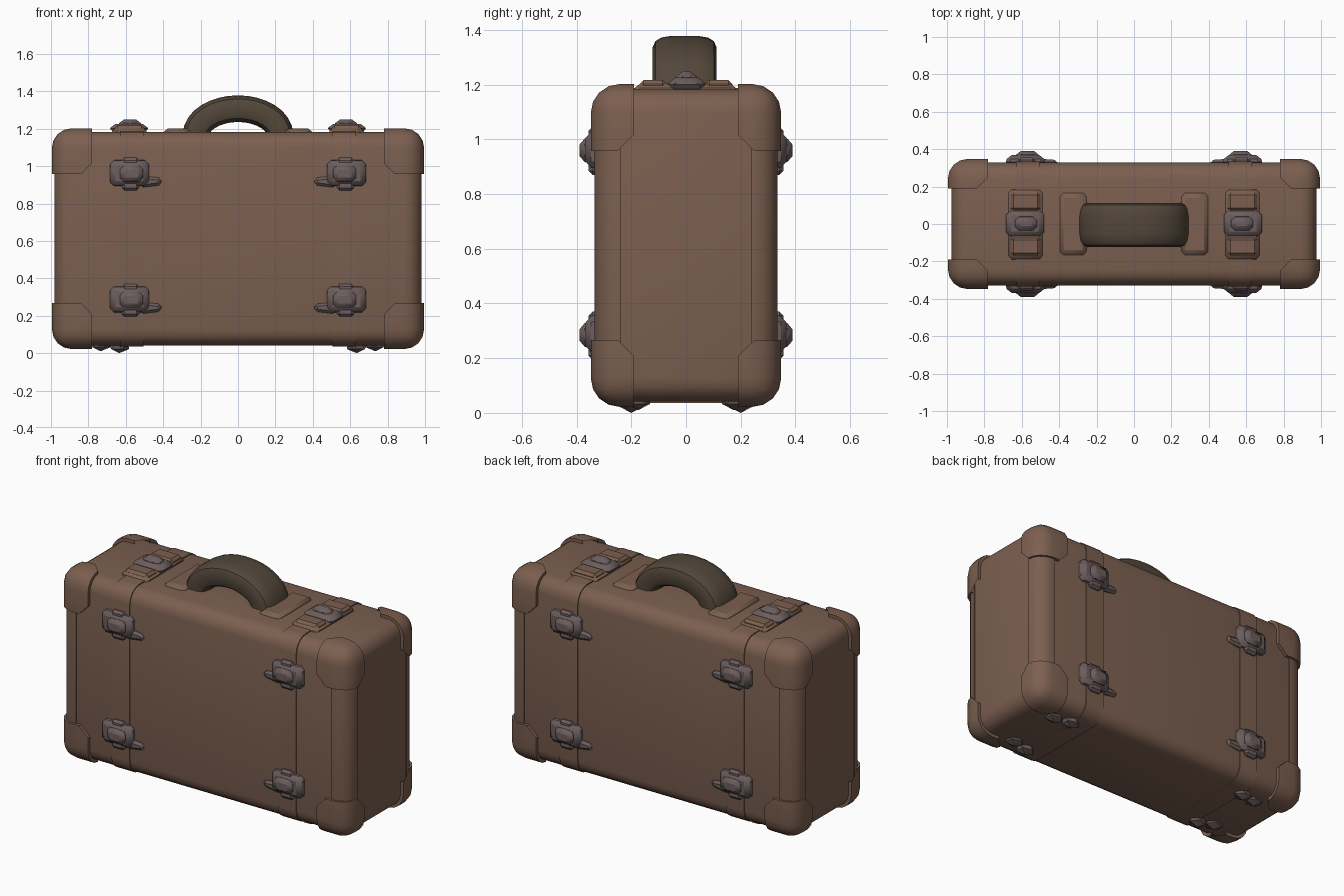
import bpy, bmesh, math
from mathutils import Vector, Matrix

if "Cube" in bpy.data.objects:
    bpy.data.objects.remove(bpy.data.objects["Cube"])


def material(name, rgb):
    m = bpy.data.materials.new(name)
    m.diffuse_color = (*rgb, 1)
    m.use_nodes = True
    m.node_tree.nodes["Principled BSDF"].inputs["Base Color"].default_value = m.diffuse_color
    return m


LEATHER = material("leather", (0.20, 0.115, 0.08))
DARK = material("dark_leather", (0.085, 0.062, 0.042))
METAL = material("metal", (0.15, 0.11, 0.11))
CENTRE = Vector((0, 0, 0.612))
HALF = Vector((0.975, 0.328, 0.57))


def finish(bm, name, mat, mirror=""):
    bmesh.ops.recalc_face_normals(bm, faces=bm.faces)
    me = bpy.data.meshes.new(name)
    bm.to_mesh(me)
    bm.free()
    me.materials.append(mat)
    ob = bpy.data.objects.new(name, me)
    bpy.context.collection.objects.link(ob)
    if mirror:
        mod = ob.modifiers.new("mirror", "MIRROR")
        mod.use_axis = ("x" in mirror, "y" in mirror, False)
        mod.use_clip = False
        mod.use_mirror_merge = False
    bpy.ops.object.select_all(action="DESELECT")
    ob.select_set(True)
    bpy.context.view_layer.objects.active = ob
    bpy.ops.object.shade_smooth_by_angle(angle=math.radians(32))
    return ob


def add_box(bm, lo, hi, bevel=0.01, seg=1, squeeze=None):
    """Bevelled box; squeeze=(axis, sign, factor) narrows the face on one side."""
    lo, hi = Vector(lo), Vector(hi)
    verts = bmesh.ops.create_cube(bm, size=1)["verts"]
    for v in verts:
        if squeeze and v.co[squeeze[0]] * squeeze[1] > 0:
            for a in range(3):
                if a != squeeze[0]:
                    v.co[a] *= squeeze[2]
        v.co = Vector((lo[a] + (v.co[a] + 0.5) * (hi[a] - lo[a]) for a in range(3)))
    edges = list({e for v in verts for e in v.link_edges})
    bmesh.ops.bevel(bm, geom=edges, offset=bevel, segments=seg, profile=0.5, affect="EDGES")


def case_slice(name, offset, planes, mirror):
    """Piece of the rounded case shape, swollen by offset, kept on the + side of each plane."""
    bm = bmesh.new()
    o = Vector((offset,) * 3)
    add_box(bm, CENTRE - HALF - o, CENTRE + HALF + o, 0.085 + offset, 4)
    for co, no in planes:
        r = bmesh.ops.bisect_plane(bm, geom=bm.verts[:] + bm.edges[:] + bm.faces[:],
                                   plane_co=co, plane_no=no, clear_inner=True)
        cut = [e for e in r["geom_cut"] if isinstance(e, bmesh.types.BMEdge)]
        bmesh.ops.holes_fill(bm, edges=cut, sides=0)
    return finish(bm, name, LEATHER, mirror)


# Main case and rounded bindings along its ends
case_slice("case_body", 0, [], "")
case_slice("end_binding", 0.007, [((0.87, 0, 0), (1, 0, 0)), ((0, 0.24, 0), (0, 1, 0))], "xy")

# Eight corner caps with clipped inner tips
for label, s in (("top", 1), ("bottom", -1)):
    zc = 0.612 + s * 0.345
    planes = [((0.78, 0, 0), (1, 0, 0)), ((0, 0.19, 0), (0, 1, 0)), ((0, 0, zc), (0, 0, s)),
              ((0.84, 0, zc), (1, 0, s)), ((0.84, 0.19, 0), (1, 1, 0)),
              ((0, 0.25, zc), (0, 1, s))]
    case_slice(label + "_corner_caps", 0.02, planes, "xy")

# Straps wrapping the case
case_slice("straps", 0.006, [((0.505, 0, 0), (1, 0, 0)), ((0.63, 0, 0), (-1, 0, 0))], "x")

# Buckles on front and back: frame, raised strap loop and inward tail
for label, z in (("upper", 0.955), ("lower", 0.28)):
    bm = bmesh.new()
    add_box(bm, (0.47, 0.31, z - 0.065), (0.69, 0.368, z + 0.08), 0.022, squeeze=(1, 1, 0.88))
    add_box(bm, (0.50, 0.33, z - 0.045), (0.64, 0.39, z + 0.055), 0.02, squeeze=(1, 1, 0.8))
    add_box(bm, (0.41, 0.31, z - 0.07), (0.52, 0.35, z - 0.005), 0.014, squeeze=(0, -1, 0.6))
    add_box(bm, (0.53, 0.31, z - 0.085), (0.62, 0.356, z + 0.09), 0.014)
    finish(bm, label + "_buckles", METAL, "xy")

# Leather pads, hinge buckles and handle mounts on the lid
bm = bmesh.new()
add_box(bm, (0.485, -0.195, 1.16), (0.675, 0.19, 1.206), 0.018, squeeze=(2, 1, 0.93))
add_box(bm, (0.50, 0.07, 1.17), (0.66, 0.17, 1.217), 0.015)
add_box(bm, (0.50, -0.17, 1.17), (0.66, -0.07, 1.217), 0.015)
finish(bm, "lid_pads", LEATHER, "x")

bm = bmesh.new()
add_box(bm, (0.475, -0.07, 1.18), (0.69, 0.075, 1.226), 0.022, squeeze=(2, 1, 0.88))
add_box(bm, (0.51, -0.04, 1.20), (0.645, 0.045, 1.25), 0.02, squeeze=(2, 1, 0.75))
finish(bm, "lid_buckles", METAL, "x")

bm = bmesh.new()
add_box(bm, (0.25, -0.175, 1.16), (0.40, 0.175, 1.202), 0.018, squeeze=(2, 1, 0.9))
finish(bm, "handle_mounts", LEATHER, "x")

# Arched carrying handle: flattened section swept along a half ellipse
bm = bmesh.new()
rings, steps, sides = [], 16, 16
for i in range(steps + 1):
    t = math.pi * i / steps
    c = Vector((0.225 * math.cos(t), 0, 1.165 + 0.142 * math.sin(t)))
    n = Vector((0.142 * math.cos(t), 0, 0.225 * math.sin(t))).normalized()
    ring = []
    for j in range(sides):
        a = 2 * math.pi * (j + 0.5) / sides
        u, w = (math.copysign(abs(f) ** 0.55, f) for f in (math.cos(a), math.sin(a)))
        ring.append(bm.verts.new(c + n * (u * 0.072) + Vector((0, w * 0.118 - 0.005, 0))))
    rings.append(ring)
for r0, r1 in zip(rings, rings[1:]):
    for j in range(sides):
        k = (j + 1) % sides
        bm.faces.new((r0[j], r0[k], r1[k], r1[j]))
bm.faces.new(rings[0])
bm.faces.new(rings[-1])
finish(bm, "handle", DARK)

# Paired stud feet under the base
bm = bmesh.new()
for x, y, z in ((0.635, 0.20, 0.04), (0.735, 0.175, 0.05)):
    m = Matrix.Translation((x, y, z)) @ Matrix.Diagonal((0.06, 0.05, 0.04, 1))
    bmesh.ops.create_icosphere(bm, subdivisions=1, radius=1, matrix=m)
finish(bm, "feet", METAL, "xy")
